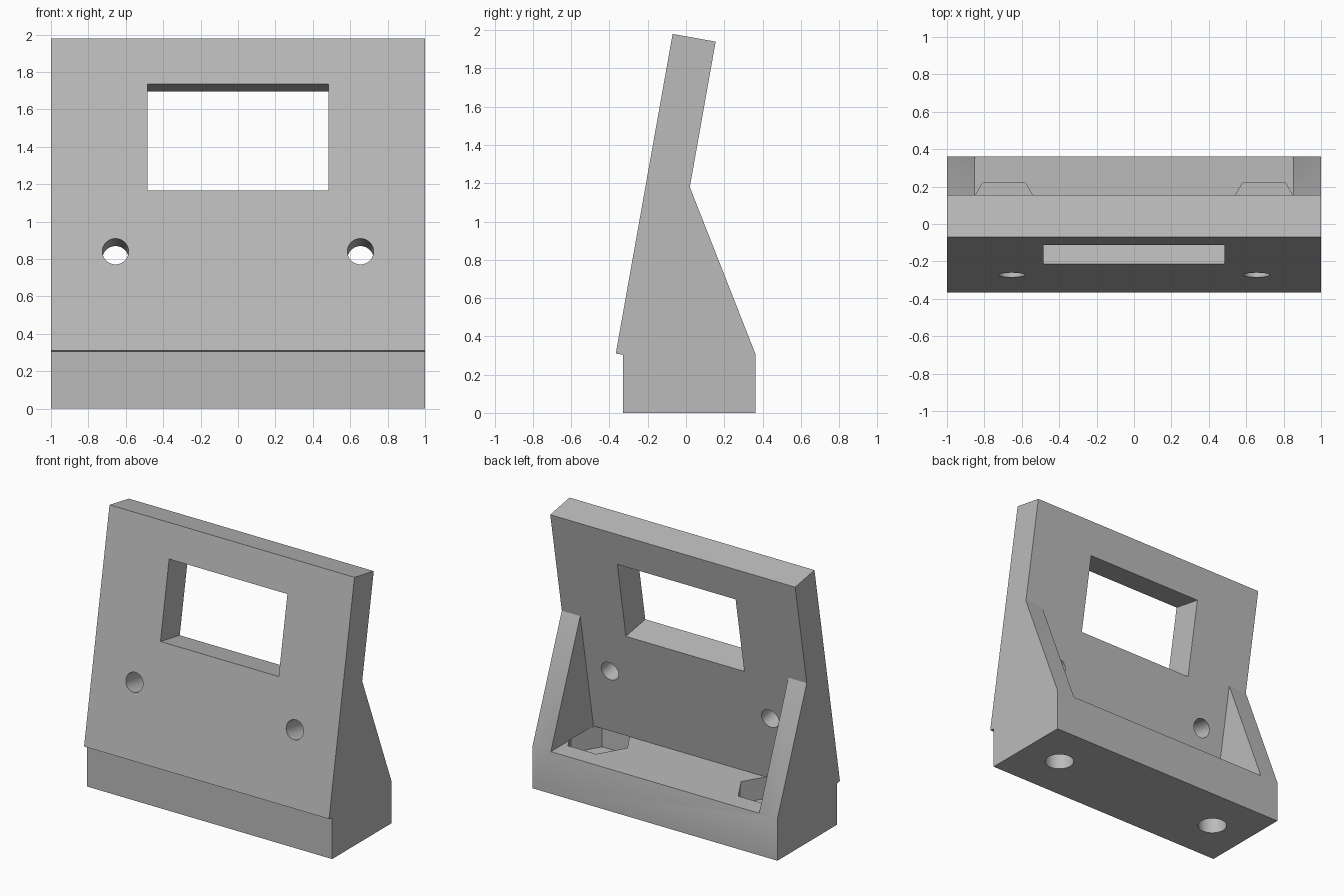
import bpy, bmesh, math
from mathutils import Matrix, Vector

old = bpy.data.objects.get("Cube")
if old:
    bpy.data.objects.remove(old, do_unlink=True)

grey = bpy.data.materials.new("light_grey")
grey.use_nodes = True
colour = (0.5, 0.5, 0.5, 1)
grey.diffuse_color = colour
grey.node_tree.nodes["Principled BSDF"].inputs["Base Color"].default_value = colour


def add_object(name, bm):
    bmesh.ops.recalc_face_normals(bm, faces=bm.faces)
    mesh = bpy.data.meshes.new(name)
    bm.to_mesh(mesh)
    bm.free()
    mesh.materials.append(grey)
    obj = bpy.data.objects.new(name, mesh)
    bpy.context.collection.objects.link(obj)
    return obj


def extrude_profile(name, profile, half_width):
    """Extrude a (y, z) outline along x, centred on x = 0."""
    bm = bmesh.new()
    face = bm.faces.new([bm.verts.new((-half_width, y, z)) for y, z in profile])
    new = bmesh.ops.extrude_face_region(bm, geom=[face])["geom"]
    verts = [v for v in new if isinstance(v, bmesh.types.BMVert)]
    bmesh.ops.translate(bm, verts=verts, vec=(2 * half_width, 0, 0))
    return add_object(name, bm)


def prism(name, sides, radius, depth, matrix):
    bm = bmesh.new()
    bmesh.ops.create_cone(bm, cap_ends=True, segments=sides, radius1=radius,
                          radius2=radius, depth=depth, matrix=matrix)
    return add_object(name, bm)


def cut(target, cutter):
    mod = target.modifiers.new(cutter.name, "BOOLEAN")
    mod.operation = "DIFFERENCE"
    mod.solver = "EXACT"
    mod.object = cutter
    cutter.hide_render = True
    bpy.context.view_layer.objects.active = target
    bpy.ops.object.modifier_apply(modifier=mod.name)
    bpy.data.objects.remove(cutter, do_unlink=True)


# Leaning panel, base block and side gussets share one outline
FLOOR = 0.31
elbow, back_top = Vector((0.02, 1.18)), Vector((0.155, 1.94))
bracket = extrude_profile("bracket", [
    (-0.33, 0), (0.362, 0), (0.362, FLOOR), elbow, back_top,
    (-0.07, 1.98), (-0.367, FLOOR), (-0.33, 0.304)], 1)

# Open bay between the gussets, down to the base top
slope = (back_top.x - elbow.x) / (back_top.y - elbow.y)
inner_y = elbow.x - slope * (elbow.y - FLOOR)
cut(bracket, extrude_profile("bay_cutter", [
    (inner_y, FLOOR), (0.6, FLOOR), (0.6, elbow.y + 0.2),
    (elbow.x + 0.2 * slope, elbow.y + 0.2)], 0.85))

# Window and screw holes run square to the leaning panel
tilt = Matrix.Rotation(-math.atan(slope), 4, "X")


def panel_frame(z):
    return Matrix.Translation((0, -0.367 + slope * (z - FLOOR), z)) @ tilt


bm = bmesh.new()
bmesh.ops.create_cube(bm, size=1, matrix=panel_frame(1.45)
                      @ Matrix.Diagonal((0.966, 1, 0.579, 1)))
cut(bracket, add_object("window_cutter", bm))

for side in (-1, 1):
    cut(bracket, prism("screw_hole_cutter", 48, 0.07, 1.2,
                       panel_frame(0.84) @ Matrix.Translation((side * 0.655, 0, 0))
                       @ Matrix.Rotation(math.pi / 2, 4, "X")))
    # Bolt hole through the base, with a hexagonal nut pocket above it
    centre = Vector((side * 0.695, 0.02, 0))
    turn = Matrix.Rotation(math.pi / 6, 4, "Z")
    flat_y = Matrix.Rotation(math.pi / 2, 4, "Z") @ turn.inverted() @ turn
    cut(bracket, prism("nut_pocket_cutter", 6, 0.23, 0.16,
                       Matrix.Translation(centre + Vector((0, 0, FLOOR - 0.08))) @ flat_y))
    cut(bracket, prism("bolt_hole_cutter", 48, 0.1, 0.4,
                       Matrix.Translation(centre)))

bpy.ops.object.select_all(action="DESELECT")
bracket.select_set(True)
bpy.context.view_layer.objects.active = bracket
bpy.ops.object.shade_smooth_by_angle(angle=math.radians(30))
